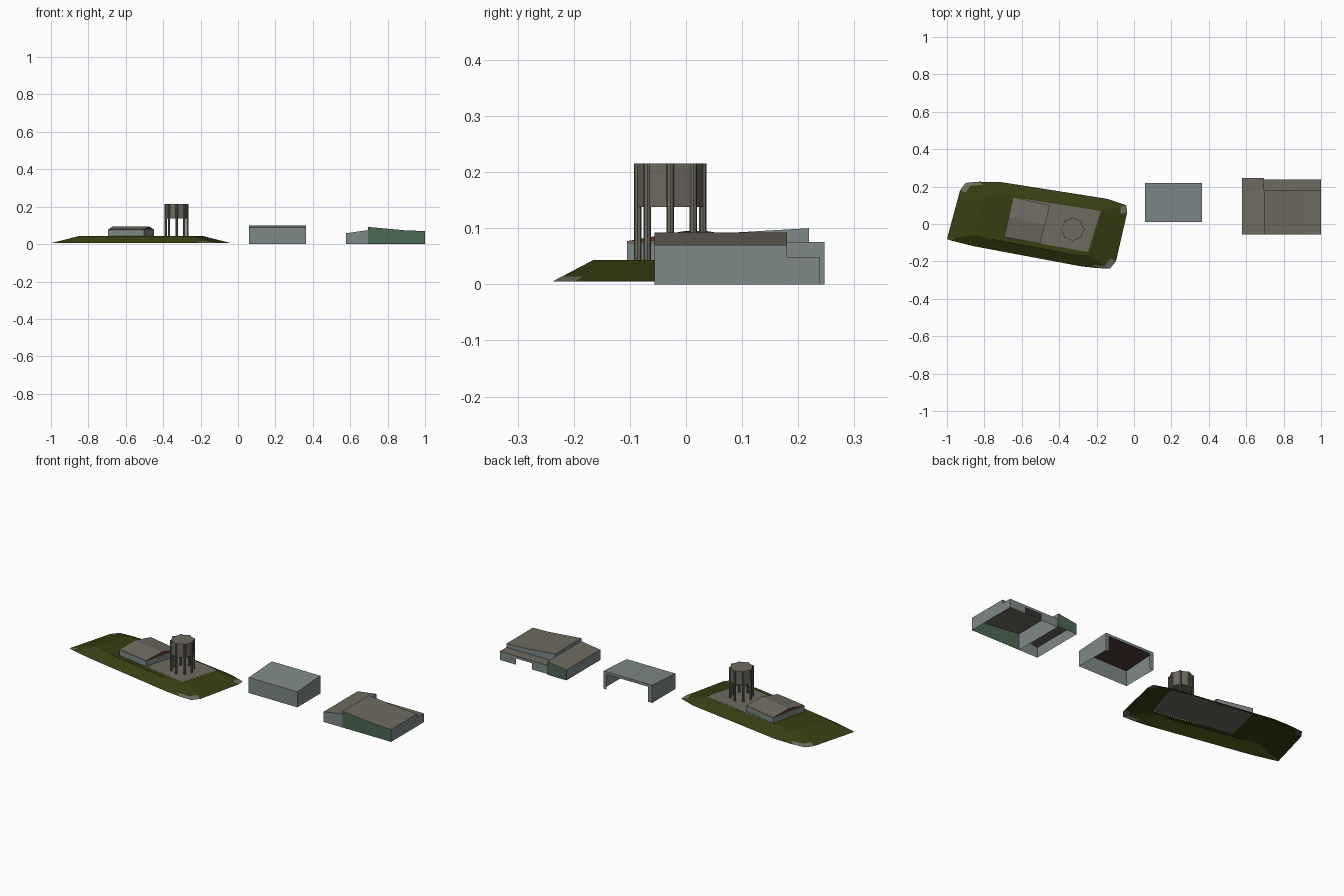
import bpy, bmesh, math
from mathutils import Vector

if "Cube" in bpy.data.objects:
    bpy.data.objects.remove(bpy.data.objects["Cube"])


def mat(name, r, g, b):
    m = bpy.data.materials.new(name)
    m.diffuse_color = (r, g, b, 1)
    m.use_nodes = True
    m.node_tree.nodes["Principled BSDF"].inputs["Base Color"].default_value = m.diffuse_color
    return m


GRASS = mat("grass", 0.040, 0.047, 0.006)
WALL = mat("blue_grey_wall", 0.21, 0.25, 0.25)
ROOF = mat("warm_grey_roof", 0.155, 0.147, 0.115)
GREEN = mat("green_wall", 0.072, 0.14, 0.088)
BRICK = mat("brick_red", 0.14, 0.03, 0.018)
BROWN = mat("brown_lining", 0.075, 0.045, 0.04)


def finish(name, bm, mats):
    bmesh.ops.recalc_face_normals(bm, faces=bm.faces[:])
    me = bpy.data.meshes.new(name)
    bm.to_mesh(me)
    bm.free()
    for m in mats:
        me.materials.append(m)
    ob = bpy.data.objects.new(name, me)
    bpy.context.collection.objects.link(ob)
    return ob


def sheets(name, faces):
    """Object made of flat panels: list of (points, material)."""
    bm = bmesh.new()
    mats = []
    for pts, m in faces:
        if m not in mats:
            mats.append(m)
        f = bm.faces.new([bm.verts.new(p) for p in pts])
        f.material_index = mats.index(m)
    bmesh.ops.remove_doubles(bm, verts=bm.verts[:], dist=1e-5)
    return finish(name, bm, mats)


def panel(p, q, z0, zp, zq):
    """Upright wall from p to q with its own top height at each end."""
    return [(*p, z0), (*q, z0), (*q, zq), (*p, zp)]


def cylinder(name, x, y, z0, z1, r, n, m):
    """Upright prism with a corner on the +x axis."""
    bm = bmesh.new()
    lo, hi = [[bm.verts.new((x + r * math.cos(i * math.tau / n), y + r * math.sin(i * math.tau / n), z))
               for i in range(n)] for z in (z0, z1)]
    for i in range(n):
        j = (i + 1) % n
        bm.faces.new((lo[i], lo[j], hi[j], hi[i]))
    bm.faces.new(lo[::-1])
    bm.faces.new(hi)
    return finish(name, bm, [m])


# grass mound with paved corners, open where the yard sits
TOP = 0.043
outline = [(-1, -.08), (-.93, .18), (-.90, .22), (-.83, .226), (-.717, .225), (-.14, .134),
           (-.04, .10), (-.037, .06), (-.096, -.198), (-.128, -.238), (-.2, -.236),
           (-.29, -.225), (-.86, -.118), (-.99, -.085)]
yard = [(-.695, -.07), (-.246, -.15), (-.177, .07), (-.647, .144)]
centre = Vector((-.52, -.005))
bm = bmesh.new()
rings = []
for s, z in ((1, .005), (.93, .0136), (.69, TOP)):
    rings.append([bm.verts.new((*(centre + (Vector(p) - centre) * s), z)) for p in outline])
n = len(outline)
for k in range(2):
    for i in range(n):
        j = (i + 1) % n
        f = bm.faces.new((rings[k][i], rings[k][j], rings[k + 1][j], rings[k + 1][i]))
        short = (Vector(outline[i]) - Vector(outline[j])).length < .075
        f.material_index = 1 if k == 0 and short else 0
hole = [bm.verts.new((*p, TOP)) for p in yard]
edges = [bm.edges.new((hole[i], hole[(i + 1) % 4])) for i in range(4)]
edges += [bm.edges.get((rings[2][i], rings[2][(i + 1) % n])) for i in range(n)]
bmesh.ops.triangle_fill(bm, edges=edges, use_beauty=True, normal=(0, 0, 1))
finish("grass_mound", bm, [GRASS, ROOF])
sheets("paved_yard", [([(*p, TOP + .001) for p in yard], ROOF)])

# gabled house on the mound
a, b, c, d = (-.695, -.07), (-.503, -.105), (-.449, .10), (-.647, .144)
base = [a, b, c, d]
W, E = .072, .077
house = []
for i in range(4):
    p, q = base[i], base[(i + 1) % 4]
    house.append((panel(p, q, TOP, W, W), WALL))
    house.append((panel(p, q, W, E, E), ROOF))
mid = lambda p, q: ((p[0] + q[0]) / 2, (p[1] + q[1]) / 2, .095)
rw, re = mid(a, d), mid(b, c)
house += [([(*a, E), (*b, E), re, rw], ROOF), ([(*d, E), (*c, E), re, rw], ROOF),
          ([(*a, E), (*d, E), rw], BRICK), ([(*b, E), (*c, E), re], BRICK)]
sheets("gabled_house", house)

# water tower: octagonal tank on eight columns
tx, ty = -.328, -.028
cylinder("tower_tank", tx, ty, .138, .215, .061, 8, ROOF)
for i in range(8):
    t = i * math.pi / 4
    cylinder(f"tower_column_{i}", tx + .058 * math.cos(t), ty + .058 * math.sin(t), TOP, .2155, .0065, 8, ROOF)

# open-backed shed with a single-slope roof
x0, x1, y0, y1, zf, zb = .059, .364, .012, .219, .088, .10
shed = [(panel((x0, y0), (x1, y0), 0, zf, zf), WALL),
        (panel((x0, y0), (x0, y1), 0, zf, zb), WALL),
        (panel((x1, y0), (x1, y1), 0, zf, zb), WALL),
        (panel((x0, y1), (x0 + .025, y1), 0, zb, zb), WALL),
        (panel((x1 - .02, y1), (x1, y1), 0, zb, zb), WALL),
        (panel((x0 + .025, y1), (x1 - .02, y1), .085, zb, zb), WALL),
        ([(x0, y0, zf), (x1, y0, zf), (x1, y1, zb), (x0, y1, zb)], WALL)]
sheets("shed", shed)
e = .002
sheets("shed_ceiling", [([(x0 + e, y0 + e, zf - .004), (x1 - e, y0 + e, zf - .004),
                          (x1 - e, y1 - e, zb - .004), (x0 + e, y1 - e, zb - .004)], BROWN)])

# main hall with a bent roof falling to the right
xm, xe, ys, yh = .695, 1.0, -.056, .18
prof = [(xm, .092), (.90, .073), (xe, .070)]
hall = [(panel((xm, ys), (xm, yh), 0, .092, .092), WALL),
        (panel((xe, ys), (xe, yh), 0, .070, .070), WALL)]
for (xa, za), (xb, zb2) in zip(prof, prof[1:]):
    hall += [(panel((xa, ys), (xb, ys), 0, za, zb2), GREEN),
             (panel((xa, yh), (xb, yh), .048, za, zb2), WALL),
             ([(xa, ys, za), (xb, ys, zb2), (xb, yh, zb2), (xa, yh, za)], ROOF)]
sheets("main_hall", hall)

# low lean-to behind the hall with a doorway
yl, zl = .239, .049
lean = [([(xm, yh, zl), (xe, yh, zl), (xe, yl, zl), (xm, yl, zl)], ROOF),
        (panel((xe, yh), (xe, yl), 0, zl, zl), WALL),
        (panel((xm, yl), (.80, yl), 0, zl, zl), WALL),
        (panel((.90, yl), (xe, yl), 0, zl, zl), WALL),
        (panel((.80, yl), (.90, yl), .035, zl, zl), WALL)]
sheets("lean_to", lean)

# side annex, roof rising towards the hall
xa, ya, z0, z1 = .577, .247, .058, .075
annex = [(panel((xa, ys), (xm, ys), 0, z0, z1), WALL),
         (panel((xa, ys), (xa, ya), 0, z0, z0), WALL),
         (panel((xa, ya), (xm, ya), 0, z0, z1), GREEN),
         (panel((xm, yh), (xm, ya), 0, z1, z1), WALL),
         ([(xa, ys, z0), (xm, ys, z1), (xm, ya, z1), (xa, ya, z0)], ROOF)]
sheets("side_annex", annex)
